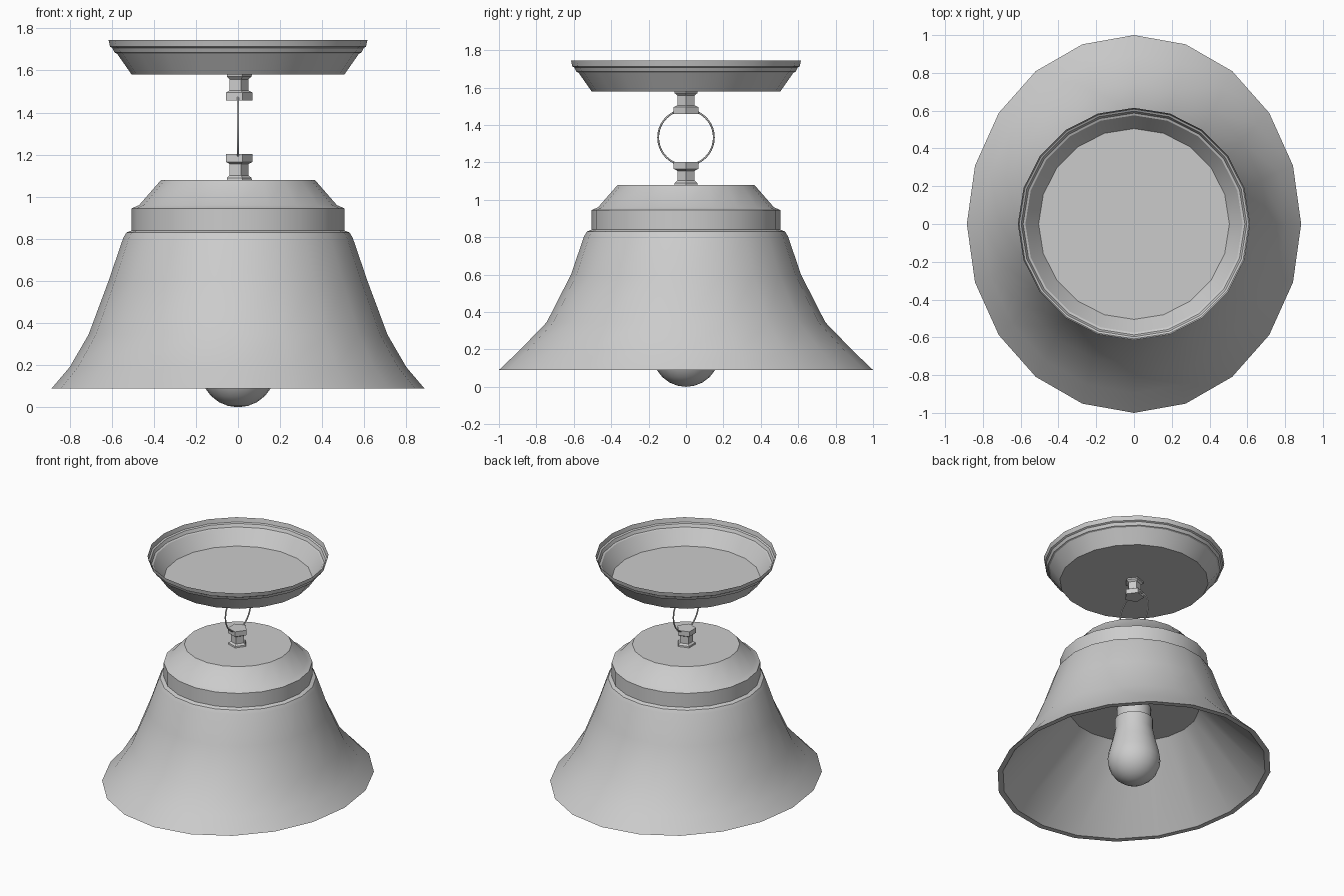
import bpy, bmesh, math

if "Cube" in bpy.data.objects:
    bpy.data.objects.remove(bpy.data.objects["Cube"])


def lathe(name, profile, sides=20, cap_start=False, cap_end=False, angle=30):
    """Stack rings (rx, ry, z) along z and skin them; zero radius makes a pole."""
    bm = bmesh.new()
    rings = []
    for p in profile:
        rx, ry, z = p if len(p) == 3 else (p[0], p[0], p[1])
        if rx == 0:
            rings.append([bm.verts.new((0, 0, z))])
            continue
        rings.append([bm.verts.new((rx * math.cos(2 * math.pi * i / sides),
                                    ry * math.sin(2 * math.pi * i / sides), z))
                      for i in range(sides)])
    for a, b in zip(rings, rings[1:]):
        for i in range(sides):
            j = (i + 1) % sides
            if len(a) == 1:
                bm.faces.new((a[0], b[j], b[i]))
            elif len(b) == 1:
                bm.faces.new((a[i], a[j], b[0]))
            else:
                bm.faces.new((a[i], a[j], b[j], b[i]))
    if cap_start:
        bm.faces.new(rings[0][::-1])
    if cap_end:
        bm.faces.new(rings[-1])
    bmesh.ops.recalc_face_normals(bm, faces=bm.faces)
    return finish(name, bm, angle)


def finish(name, bm, angle=30):
    mesh = bpy.data.meshes.new(name)
    bm.to_mesh(mesh)
    bm.free()
    mesh.shade_smooth()
    mesh.set_sharp_from_angle(angle=math.radians(angle))
    obj = bpy.data.objects.new(name, mesh)
    bpy.context.collection.objects.link(obj)
    return obj


# Flared shade: inner ceiling, inner wall, oval rim lip, outer bell, collar, top
lathe("shade", [
    (0.44, 0.58),
    (0.85, 0.96, 0.09), (0.885, 1.0, 0.09),
    (0.80, 0.895, 0.19), (0.71, 0.745, 0.345), (0.615, 0.615, 0.60),
    (0.545, 0.805), (0.53, 0.83), (0.505, 0.84),
    (0.505, 0.945), (0.47, 0.96), (0.365, 1.08),
], cap_start=True, cap_end=True)

# Light socket and bulb
lathe("socket", [(0.115, 0.58), (0.115, 0.48)], cap_start=True, cap_end=True)
R = 0.18
sphere = [(R * math.cos(math.radians(a)), R + R * math.sin(math.radians(a)))
          for a in (15, 0, -15, -30, -45, -60, -75)]
lathe("bulb", [(0.13, 0.49), (0.13, 0.41), (0.15, 0.32)] + sphere + [(0, 0)],
      cap_start=True, angle=40)

# Ceiling canopy: an open dish with a stepped rim
lathe("canopy", [
    (0.505, 1.58), (0.575, 1.68), (0.587, 1.685), (0.597, 1.707),
    (0.608, 1.713), (0.615, 1.745),
], cap_start=True)

# Five-sided connectors, the upper one mirrored from the lower
stem = [(0.066, 0.0), (0.064, 0.01), (0.049, 0.022),
        (0.049, 0.075), (0.069, 0.085), (0.069, 0.122)]
for name, base, sign in (("lower_connector", 1.08, 1), ("upper_connector", 1.58, -1)):
    lathe(name, [(r, base + sign * h) for r, h in stem], sides=5,
          cap_start=True, cap_end=True)

# Thin hanging ring standing in the yz plane
bpy.ops.mesh.primitive_torus_add(
    major_radius=0.149, minor_radius=0.005, major_segments=40, minor_segments=6,
    location=(0, 0, 1.333), rotation=(0, math.pi / 2, 0))
ring = bpy.context.object
ring.name = "hanging_ring"
ring.data.shade_smooth()
